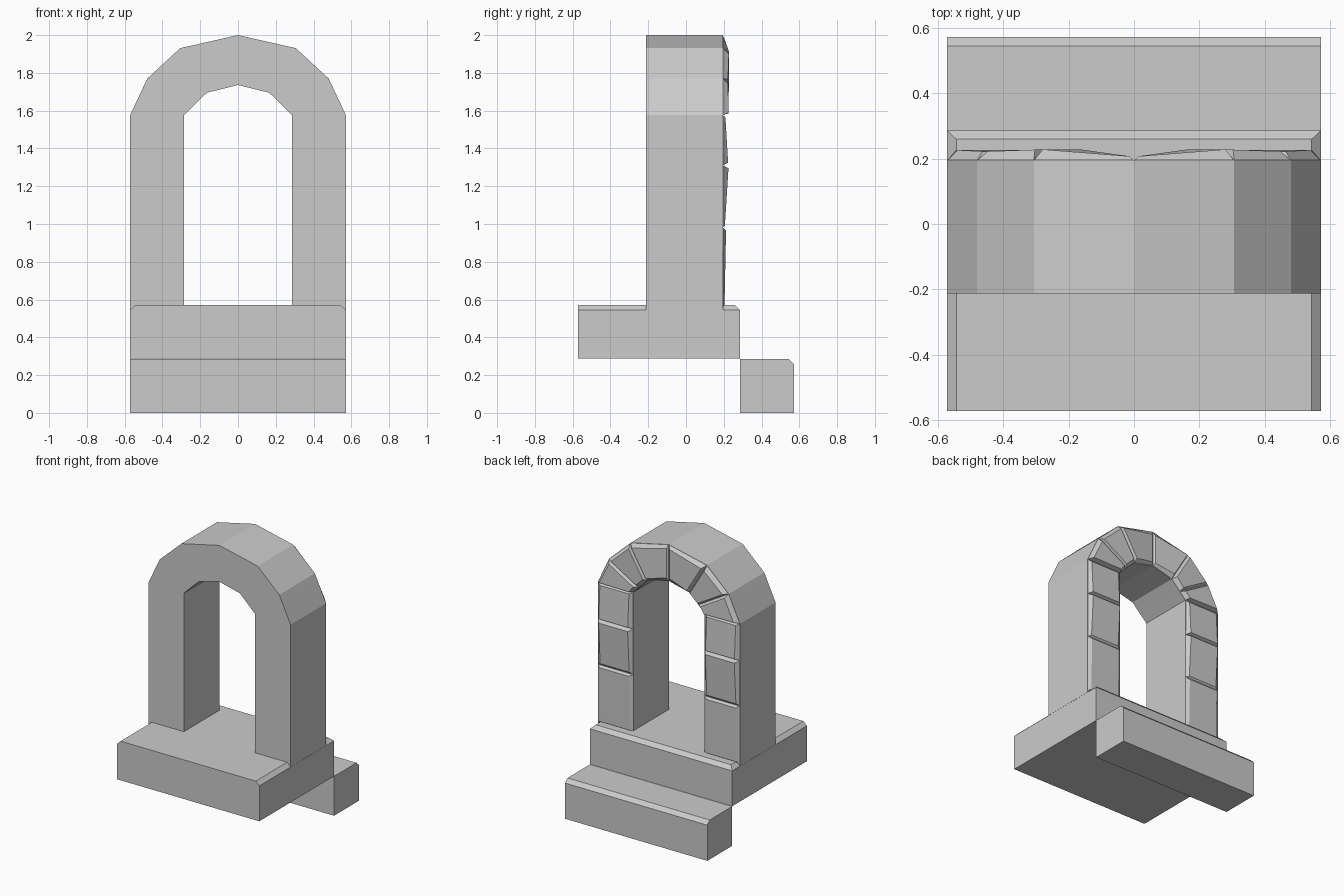
import bpy
import bmesh
from mathutils import Vector

cube = bpy.data.objects.get("Cube")
if cube:
    bpy.data.objects.remove(cube, do_unlink=True)

stone = bpy.data.materials.new("grey stone")
stone.use_nodes = True
colour = (0.6, 0.6, 0.6, 1)
stone.diffuse_color = colour
stone.node_tree.nodes["Principled BSDF"].inputs["Base Color"].default_value = colour


def loft(name, rings, cap_end=True, mirror=False):
    """Skin a list of matching closed rings and cap the ends."""
    bm = bmesh.new()
    loops = [[bm.verts.new(p) for p in ring] for ring in rings]
    for a, b in zip(loops, loops[1:]):
        for i in range(len(a)):
            j = (i + 1) % len(a)
            bm.faces.new((a[i], a[j], b[j], b[i]))
    bm.faces.new(loops[0])
    if cap_end:
        bm.faces.new(loops[-1])
    bmesh.ops.recalc_face_normals(bm, faces=bm.faces)
    mesh = bpy.data.meshes.new(name)
    bm.to_mesh(mesh)
    bm.free()
    mesh.materials.append(stone)
    obj = bpy.data.objects.new(name, mesh)
    bpy.context.collection.objects.link(obj)
    if mirror:
        mod = obj.modifiers.new("Mirror", 'MIRROR')
        mod.merge_threshold = 0.0005
    return obj


def block(name, half, front, back, bottom, top, side_cut, back_cut):
    """Slab with chamfered top edges at the sides and back."""
    def ring(z, side, rear):
        w = half - side
        return [(-w, front, z), (w, front, z), (w, back - rear, z), (-w, back - rear, z)]
    loft(name, [ring(bottom, 0, 0), ring(top - 0.027, 0, 0), ring(top, side_cut, back_cut)])


HALF = 0.571
block("base_slab", HALF, -HALF, 0.286, 0.287, 0.571, 0.028, 0.027)
block("back_step", HALF, 0.286, HALF, 0, 0.286, 0, 0.027)

# Half arch: matching outer and inner points from the foot to the crown
FRONT, BACK = -0.212, 0.196
outer = [(HALF, 0.545), (HALF, 0.98), (HALF, 1.31), (HALF, 1.577),
         (0.48, 1.77), (0.306, 1.931), (0, 2)]
inner = [(0.286, 0.545), (0.286, 0.98), (0.286, 1.31), (0.286, 1.577),
         (0.236, 1.626), (0.165, 1.695), (0, 1.736)]

rings = [[(o[0], FRONT, o[1]), (i[0], FRONT, i[1]), (i[0], BACK, i[1]), (o[0], BACK, o[1])]
         for o, i in zip(outer, inner)]
loft("arch_body", rings, cap_end=False, mirror=True)

# Uneven facing stones on the back: depth at the lower and upper joint
depths = [(0.204, 0.212), (0.206, 0.225), (0.223, 0.209),
          (0.226, 0.222), (0.222, 0.227), (0.228, 0.207)]
names = ["foot", "middle", "spring", "haunch", "shoulder", "crown"]
EDGE, JOINT = 0.026, 0.014
for k, (low, high) in enumerate(depths):
    corners = [Vector((p[0], BACK - 0.002, p[1]))
               for p in (outer[k], inner[k], inner[k + 1], outer[k + 1])]
    if k == 0:
        corners[0].z = corners[1].z = 0.56
    o0, i0, i1, o1 = corners
    face = []
    for a, b, along, depth in ((o0, i0, o1, low), (i0, o0, i1, low),
                               (i1, o1, i0, high), (o1, i1, o0, high)):
        p = a + (b - a).normalized() * EDGE + (along - a).normalized() * JOINT
        p.y = depth
        face.append(p)
    loft(names[k] + "_facing_stones", [corners, face], mirror=True)
